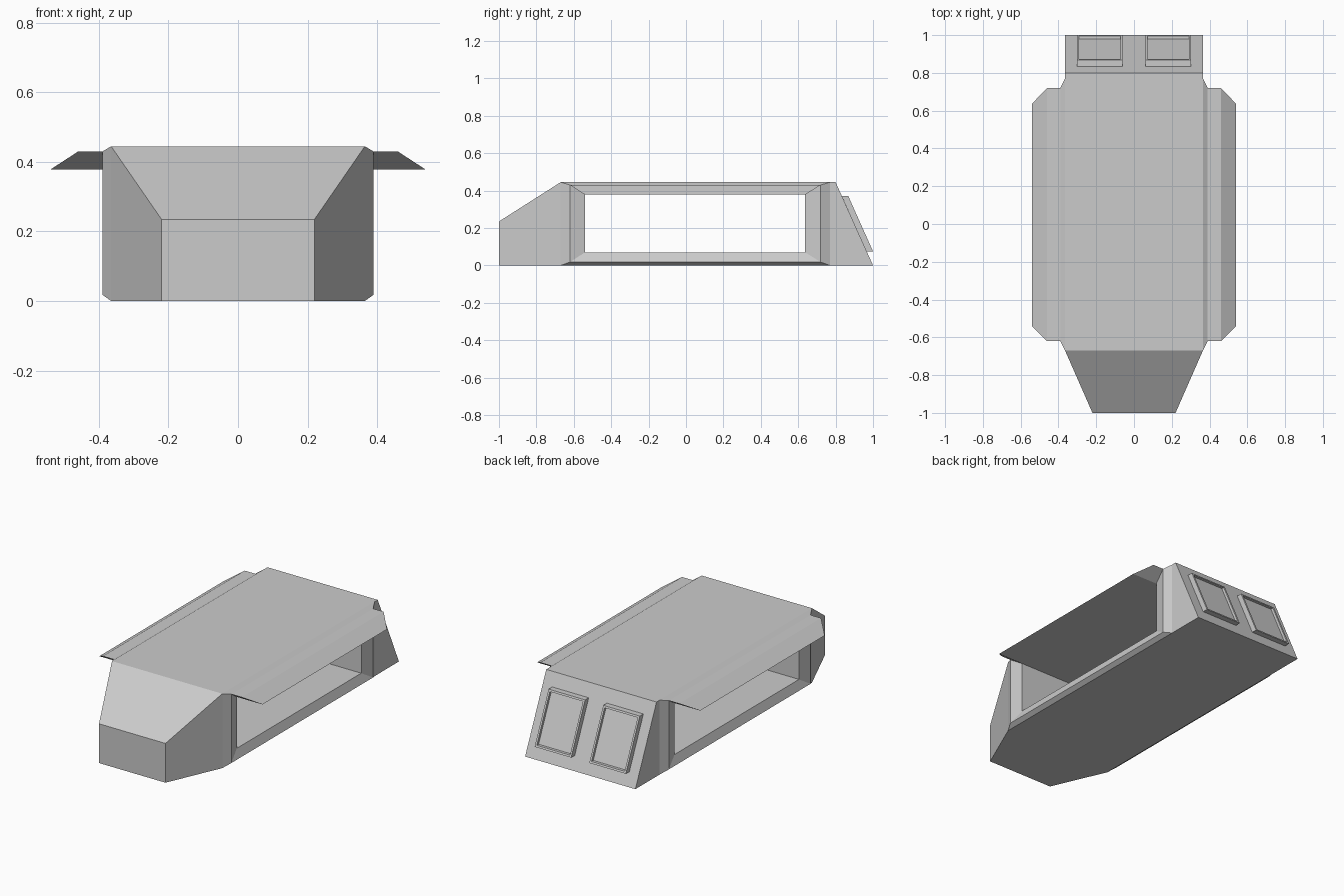
import bpy, bmesh
from mathutils import Vector

if "Cube" in bpy.data.objects:
    bpy.data.objects.remove(bpy.data.objects["Cube"], do_unlink=True)

grey = bpy.data.materials.new("hull_grey")
grey.use_nodes = True
COLOUR = (0.6, 0.6, 0.6, 1)
grey.diffuse_color = COLOUR
grey.node_tree.nodes["Principled BSDF"].inputs["Base Color"].default_value = COLOUR


def face(bm, *points):
    return bm.faces.new([bm.verts.new(p) for p in points])


def band(bm, a, b):
    """Quads joining two closed loops of equal length."""
    n = len(a)
    for i in range(n):
        j = (i + 1) % n
        face(bm, a[i], a[j], b[j], b[i])


def finish(bm, name):
    """Weld, mirror to the other side and make the object."""
    bmesh.ops.remove_doubles(bm, verts=bm.verts, dist=0.0005)
    geom = bm.verts[:] + bm.edges[:] + bm.faces[:]
    bmesh.ops.mirror(bm, geom=geom, axis='X', merge_dist=0.0005)
    bmesh.ops.recalc_face_normals(bm, faces=bm.faces)
    mesh = bpy.data.meshes.new(name)
    bm.to_mesh(mesh)
    bm.free()
    mesh.materials.append(grey)
    obj = bpy.data.objects.new(name, mesh)
    bpy.context.collection.objects.link(obj)


def side_loop(x, front, back, low, high):
    return [(x, front, low), (x, back, low), (x, back, high), (x, front, high)]


def centre(p):
    return (0, p[1], p[2])


# Key loops of the side wall: hull edge, raised rim, doorway, tunnel middle
HALF, TOP = 0.365, 0.445
hull = side_loop(HALF, -0.67, 0.77, 0, TOP)
rim = side_loop(0.39, -0.62, 0.72, 0.018, 0.43)
door = side_loop(0.37, -0.54, 0.637, 0.07, 0.378)
middle = [centre(p) for p in door]

# Nose and tail corners
nose_low, nose_high = (0.22, -1, 0), (0.22, -1, 0.235)
tail_low, tail_high = (HALF, 1, 0), (HALF, 0.8, TOP)

# Hull with a tunnel through both doorways
bm = bmesh.new()
for a, b in ((hull, rim), (rim, door), (door, middle)):
    band(bm, a, b)
face(bm, centre(nose_low), nose_low, nose_high, centre(nose_high))
face(bm, centre(nose_high), nose_high, hull[3], centre(hull[3]))
face(bm, nose_low, hull[0], hull[3], nose_high)
face(bm, hull[1], tail_low, tail_high, hull[2])
face(bm, centre(tail_low), tail_low, tail_high, centre(tail_high))
face(bm, centre(hull[3]), hull[3], hull[2], tail_high, centre(tail_high))
face(bm, centre(nose_low), nose_low, hull[0], hull[1], tail_low, centre(tail_low))
finish(bm, "hull")

# Raised side doors above the doorways
bm = bmesh.new()
upper = [rim[3], rim[2], (0.46, 0.72, 0.43), (0.46, -0.62, 0.43)]
lower = [door[3], door[2], (0.54, 0.637, 0.378), (0.54, -0.54, 0.378)]
band(bm, upper, lower)
face(bm, *upper)
face(bm, *lower)
finish(bm, "raised_side_doors")

# Rear hatches: sloped plates with a recessed panel
bm = bmesh.new()
out = Vector((0, 0.034, 0))
base = [Vector(p) for p in ((0.06, 0.966, 0.075), (0.302, 0.966, 0.075),
                            (0.302, 0.834, 0.37), (0.06, 0.834, 0.37))]
outer = [p + out for p in base]
band(bm, base, outer)
panel = face(bm, *outer)
bmesh.ops.remove_doubles(bm, verts=bm.verts, dist=0.0005)
bmesh.ops.inset_region(bm, faces=[panel], thickness=0.016)
ring = bmesh.ops.extrude_discrete_faces(bm, faces=[panel])["faces"][0]
bmesh.ops.translate(bm, verts=ring.verts, vec=-out * 0.5)
finish(bm, "rear_hatches")
